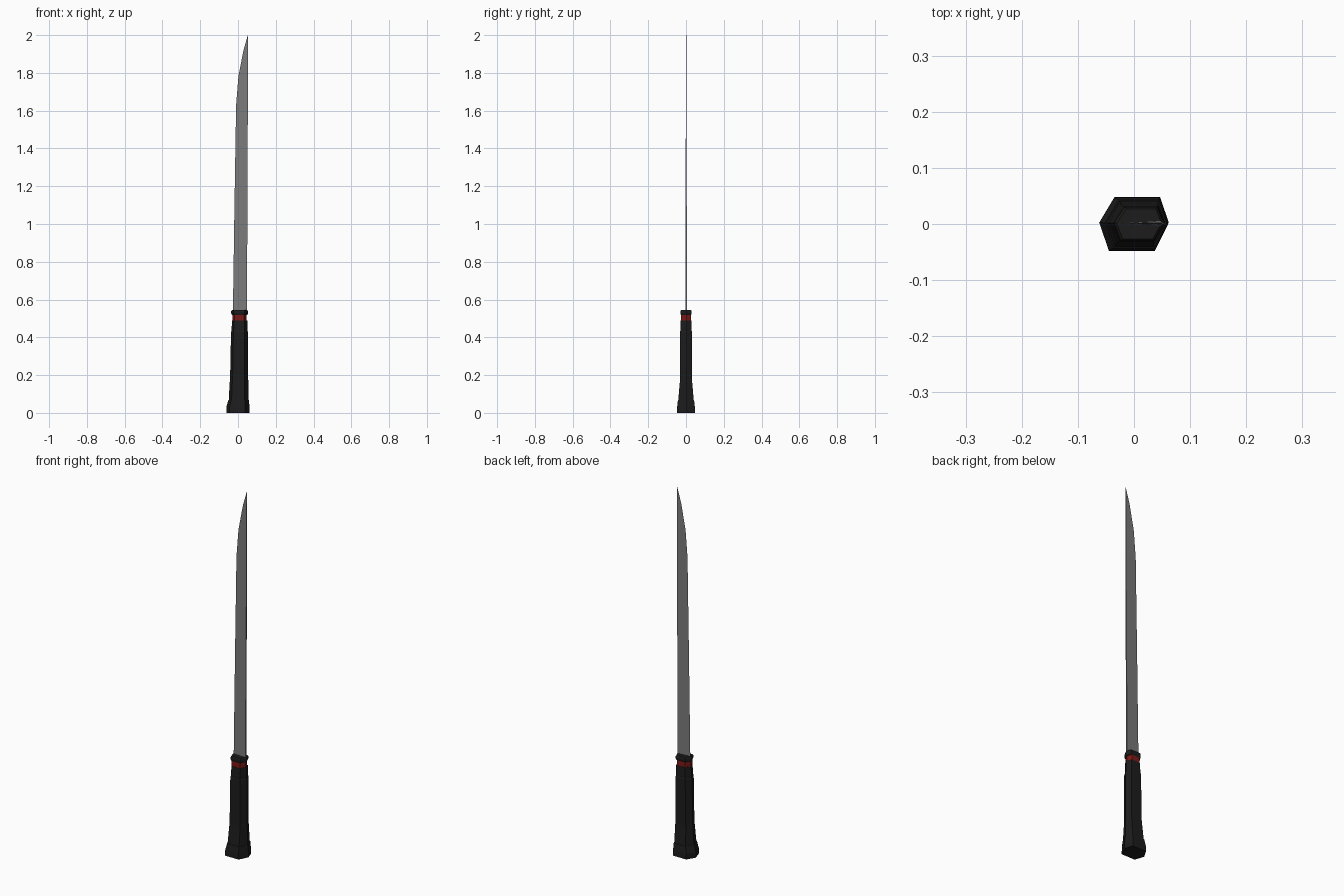
import bpy, bmesh

if "Cube" in bpy.data.objects:
    bpy.data.objects.remove(bpy.data.objects["Cube"])

# Skewed hexagon cross-section shared by all handle parts (unit size)
HEX = [(-1, 0.05), (-0.72, -1), (0.6, -1), (1, 0.05), (0.75, 1), (-0.56, 1)]


def material(name, color):
    m = bpy.data.materials.new(name)
    m.diffuse_color = (*color, 1)
    m.use_nodes = True
    m.node_tree.nodes["Principled BSDF"].inputs["Base Color"].default_value = m.diffuse_color
    return m


def loft(name, rings, mat):
    """Skin a stack of equal-length point rings and cap both ends."""
    bm = bmesh.new()
    rows = [[bm.verts.new(p) for p in ring] for ring in rings]
    n = len(rows[0])
    for a, b in zip(rows, rows[1:]):
        for i in range(n):
            j = (i + 1) % n
            bm.faces.new((a[i], a[j], b[j], b[i]))
    bm.faces.new(rows[0][::-1])
    bm.faces.new(rows[-1])
    bmesh.ops.recalc_face_normals(bm, faces=bm.faces)
    mesh = bpy.data.meshes.new(name)
    bm.to_mesh(mesh)
    bm.free()
    mesh.materials.append(mat)
    obj = bpy.data.objects.new(name, mesh)
    bpy.context.collection.objects.link(obj)


def hex_part(name, sections, mat):
    """Sections are (z, left x, right x, half depth)."""
    loft(name, [[((l + r) / 2 + u * (r - l) / 2, v * d, z) for u, v in HEX]
                for z, l, r, d in sections], mat)


black = material("black_grip", (0.012, 0.012, 0.012))
red = material("red_band", (0.2, 0.01, 0.008))
steel = material("steel", (0.2, 0.2, 0.2))

# Flared pommel
hex_part("pommel", [(0, -0.062, 0.062, 0.048), (0.03, -0.062, 0.061, 0.047),
                    (0.068, -0.051, 0.058, 0.043)], black)
# Grip, flared at its foot
hex_part("grip", [(0.068, -0.049, 0.056, 0.041), (0.16, -0.044, 0.055, 0.033),
                  (0.18, -0.042, 0.054, 0.032), (0.425, -0.037, 0.053, 0.032),
                  (0.435, -0.035, 0.051, 0.03)], black)
# Neck, red band and guard
hex_part("neck", [(0.435, -0.034, 0.05, 0.029), (0.49, -0.032, 0.05, 0.028)], black)
hex_part("red_band", [(0.49, -0.03, 0.046, 0.027), (0.52, -0.03, 0.046, 0.027)], red)
hex_part("guard", [(0.518, -0.031, 0.049, 0.027), (0.526, -0.036, 0.053, 0.03),
                   (0.538, -0.036, 0.053, 0.03), (0.545, -0.031, 0.049, 0.027)], black)

# Blade: wedge section, (z, edge x, spine x, half thickness)
profile = [(0.53, -0.027, 0.047, 0.0045), (1.08, -0.019, 0.05, 0.003),
           (1.63, -0.01, 0.052, 0.002), (1.78, 0.002, 0.053, 0.0018),
           (1.92, 0.029, 0.053, 0.0014), (2.0, 0.052, 0.054, 0.0008)]
loft("blade", [[(e, 0.001, z), (s, 0.001 - t, z), (s, 0.001 + t, z)]
               for z, e, s, t in profile], steel)
